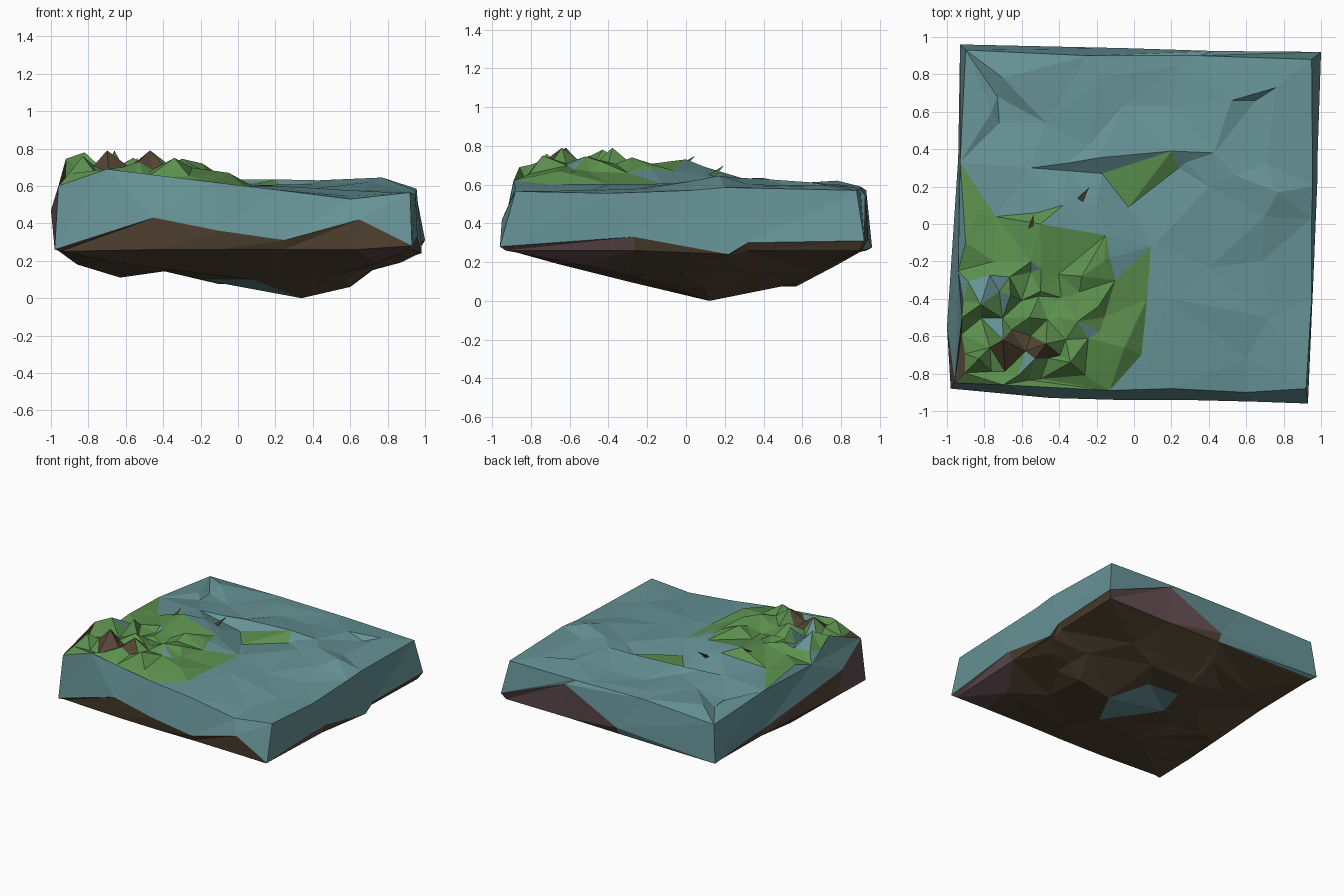
import bpy, bmesh, math, random
from mathutils import Vector
from mathutils.geometry import delaunay_2d_cdt

if "Cube" in bpy.data.objects:
    bpy.data.objects.remove(bpy.data.objects["Cube"])

random.seed(11)


def material(name, rgb):
    m = bpy.data.materials.new(name)
    m.diffuse_color = (*rgb, 1)
    m.use_nodes = True
    m.node_tree.nodes["Principled BSDF"].inputs["Base Color"].default_value = m.diffuse_color
    return m


TEAL, GREEN, BROWN, MAUVE = range(4)
MATS = [material("teal stone", (.133, .290, .305)),
        material("grass green", (.107, .283, .076)),
        material("earth brown", (.088, .060, .034)),
        material("mauve clay", (.127, .076, .084))]


def build(name, tris):
    """Make a flat-shaded object from (points, colour) faces."""
    bm = bmesh.new()
    for pts, col in tris:
        f = bm.faces.new([bm.verts.new(p) for p in pts])
        f.material_index = col
    bmesh.ops.remove_doubles(bm, verts=bm.verts, dist=0.0005)
    me = bpy.data.meshes.new(name)
    bm.to_mesh(me)
    bm.free()
    for m in MATS:
        me.materials.append(m)
    ob = bpy.data.objects.new(name, me)
    bpy.context.collection.objects.link(ob)
    return ob


def cap(ring, inner):
    """Triangulate the inside of a ring together with scattered points."""
    pts = [Vector(p) for p in ring + inner]
    res = delaunay_2d_cdt([p.xy for p in pts], [], [list(range(len(ring)))], 1, 1e-5)
    vs = [pts[o[0]] if o else Vector((v.x, v.y, .6)) for v, o in zip(res[0], res[3])]
    return [[vs[i] for i in f] for f in res[2]]


def inside(x, y, poly):
    hit = False
    for (ax, ay), (bx, by) in zip(poly, poly[1:] + poly[:1]):
        if (ay > y) != (by > y) and x < (bx - ax) * (y - ay) / (by - ay) + ax:
            hit = not hit
    return hit


# rim of the slab, counterclockwise from the front left corner
top_ring = [(-.96, -.85, .60), (-.7, -.86, .69), (-.13, -.89, .62), (.2, -.88, .58),
            (.6, -.9, .53), (.92, -.88, .565), (.95, -.4, .555), (.95, .03, .57),
            (.955, .2, .585), (.95, .88, .57), (.35, .9, .58), (-.25, .9, .59),
            (-.9, .93, .57), (-.93, .33, .625), (-.94, -.25, .61)]
low_ring = [(-.98, -.88, .26), (-.45, -.93, .43), (-.1, -.94, .36), (.25, -.94, .31),
            (.65, -.95, .42), (.93, -.96, .28), (.96, -.27, .33), (.98, .22, .24),
            (.98, .32, .30), (1.0, .92, .31), (.43, .925, .54), (-.04, .94, .32),
            (-.93, .96, .275), (-.94, .35, .33), (-1.0, -.55, .47)]
base_ring = [(x * .97, y * .97, min(.26, z - .01)) for x, y, z in low_ring]

# top surface: back plateau, ridge, hollow, right-hand slope
plateau = [(-.73, .68, .57), (-.7, .78, .62), (-.76, .6, .60), (-.72, .54, .575),
           (-.47, .54, .605), (-.18, .78, .60), (-.24, .42, .605), (.25, .85, .585),
           (-.06, .63, .59), (.2, .63, .59), (.52, .66, .61), (.76, .73, .595),
           (.65, .66, .565), (.71, .32, .60)]
ridge = [(-.55, .30, .63), (-.36, .325, .63), (-.18, .355, .635), (.2, .39, .635),
         (.43, .38, .63), (.54, .26, .635), (.77, .17, .645), (.7, .04, .62), (.28, .33, .60)]
hollow = [(-.36, .285, .60), (-.17, .27, .575), (-.03, .09, .575), (.24, .30, .58),
          (.12, -.1, .605), (.40, .20, .61)]
slope = [(.4, -.23, .585), (.68, -.2, .58), (.2, -.4, .60), (.6, -.72, .545), (.72, -.5, .57)]

# grass mound: smooth edge points, sharp peaks, and low points scattered between
grass_area = [(-1, .34), (-.92, .33), (-.7, .05), (-.52, .08), (-.2, .1), (-.13, -.2),
              (-.1, -.3), (.09, -.12), (.04, -.7), (-.13, -.95), (-1, -.95)]
grass_pts = [(-.74, .04, .64), (-.52, .06, .66), (-.2, .1, .64), (-.38, .1, .69),
             (-.15, -.06, .67), (-.13, -.18, .68), (-.1, -.3, .66), (.09, -.12, .60),
             (.07, -.4, .605), (.04, -.7, .60), (-.5, .0, .73), (-.55, -.2, .70),
             (-.5, -.36, .69), (-.16, -.2, .70), (-.84, .05, .65), (-.9, -.1, .66),
             (-.75, -.2, .66)]
peaks = [(-.92, -.5, .745), (-.82, -.43, .78), (-.70, -.62, .79), (-.66, -.38, .79),
         (-.47, -.64, .79), (-.34, -.74, .75), (-.30, -.52, .745), (-.19, -.44, .72),
         (-.62, -.81, .70), (-.83, -.72, .76), (-.56, -.50, .75), (-.05, -.66, .67),
         (-.28, -.28, .74), (-.58, -.68, .70), (-.53, -.72, .73), (-.77, -.66, .71)]
grass_pts += peaks
for i in range(8):
    for j in range(6):
        x = -.9 + i * .105 + random.uniform(-.035, .035)
        y = -.8 + j * .105 + random.uniform(-.035, .035)
        far = min(math.hypot(x - p[0], y - p[1]) for p in peaks) > .06
        if far and x > -.93 and (x < -.25 or random.random() < .4):
            edge = min(1, (y + .95) / .22, (x + 1.02) / .2, (.08 - x) / .35)
            grass_pts.append((x, y, .61 + (random.uniform(.655, .71) - .61) * edge))

stone, grass = [], []
for f in cap(top_ring, plateau + ridge + hollow + slope + grass_pts):
    c = sum(f, Vector()) / 3
    if inside(c.x, c.y, grass_area):
        span = max(p.z for p in f) - min(p.z for p in f)
        if -.76 < c.x < -.43 and -.73 < c.y < -.61:
            col = BROWN
        elif c.x < -.92 and c.y < .05:
            col = BROWN if c.y < -.6 else TEAL
        else:
            col = TEAL if random.random() < .12 and span > .03 else GREEN
        grass.append((f, col))
    else:
        green = inside(c.x, c.y, [(-.18, .28), (-.03, .08), (.25, .31)])
        stone.append((f, GREEN if green else TEAL))

# side walls, with a brown and mauve lower band
n = len(top_ring)
for i in range(n):
    k = (i + 1) % n
    stone.append(([low_ring[i], low_ring[k], top_ring[k]], MAUVE if i == 14 else TEAL))
    stone.append(([low_ring[i], top_ring[k], top_ring[i]], TEAL))
    band = MAUVE if i in (5, 9, 14) else TEAL if i == 11 else BROWN
    stone.append(([base_ring[i], base_ring[k], low_ring[k]], band))
    stone.append(([base_ring[i], low_ring[k], low_ring[i]], MAUVE if i in (10, 13) else band))

# underside, hanging to its lowest point right of centre
under = [(.34, .12, 0), (.6, .1, .06), (.7, .32, .15), (.71, -.02, .15), (.72, .14, .15),
         (.87, .1, .19), (-.63, .0, .11), (-.42, .2, .15), (-.42, -.08, .15),
         (-.42, .5, .165), (-.07, .57, .075), (.08, -.3, .10), (.15, .35, .085),
         (-.1, .38, .075), (-.2, .1, .10), (.1, -.66, .19), (-.7, -.65, .20),
         (-.86, -.1, .18), (-.6, .6, .18), (.3, .57, .09), (.55, .64, .15),
         (.74, -.54, .185), (.55, -.3, .13), (-.35, -.4, .15), (-.1, .77, .18),
         (-.05, .65, .125), (.3, .66, .14)]
corner = Vector(base_ring[5])
for f in cap(base_ring, under):
    c = sum(f, Vector()) / 3
    col = BROWN
    if inside(c.x, c.y, [(.09, -.32), (.17, .37), (-.12, .4), (-.22, .1)]):
        col = TEAL
    elif any((p - corner).length < .01 for p in f):
        col = MAUVE
    stone.append((f[::-1], col))

build("stone_slab", stone)
build("grass_mound", grass)


# small brown shards at the back edge of the grass
def shard(name, x, y, z, ang):
    d = Vector((math.cos(ang), math.sin(ang), 0))
    s = Vector((-d.y, d.x, 0)) * .025
    o = Vector((x, y, z))
    a, b, c, t = o - d * .05 + s, o - d * .05 - s, o, o + d * .07 + Vector((0, 0, .07))
    build(name, [([a, b, t], BROWN), ([b, c, t], GREEN), ([c, a, t], BROWN), ([a, c, b], BROWN)])


shard("shard_right", -.28, .14, .63, .95)
shard("shard_left", -.55, -.02, .68, 1.4)
